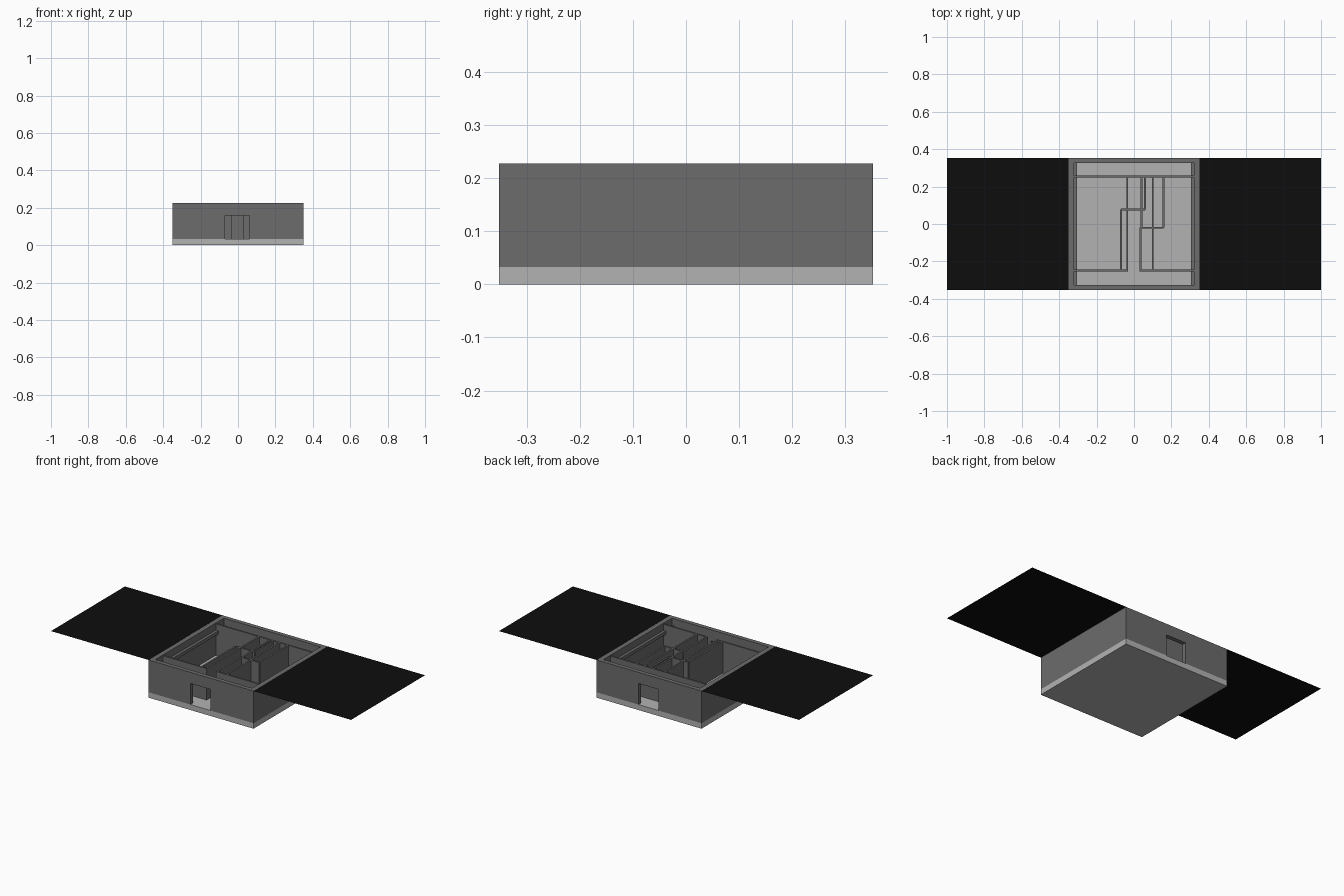
import bpy

if "Cube" in bpy.data.objects:
    bpy.data.objects.remove(bpy.data.objects["Cube"])


def material(name, value):
    m = bpy.data.materials.new(name)
    m.diffuse_color = (value, value, value, 1)
    m.use_nodes = True
    m.node_tree.nodes["Principled BSDF"].inputs["Base Color"].default_value = m.diffuse_color
    return m


DARK = material("dark_grey", 0.15)
LIGHT = material("light_grey", 0.45)
BLACK = material("black", 0.004)
FLOOR, TOP = 0.033, 0.227


def box(name, x0, x1, y0, y1, z0, z1, mat=DARK):
    bpy.ops.mesh.primitive_cube_add(
        size=1, location=((x0 + x1) / 2, (y0 + y1) / 2, (z0 + z1) / 2))
    o = bpy.context.object
    o.name = name
    o.scale = (x1 - x0, y1 - y0, z1 - z0)
    bpy.ops.object.transform_apply(location=False, rotation=False, scale=True)
    o.data.materials.append(mat)
    return o


# Floor slab
box("floor_slab", -0.35, 0.35, -0.352, 0.352, 0, FLOOR, LIGHT)

# Side walls with an inner ledge, and the open roof panels
for s, side in ((-1, "left"), (1, "right")):
    xs = sorted((s * 0.35, s * 0.322))
    box(side + "_wall", *xs, -0.352, 0.352, FLOOR, TOP)
    xs = sorted((s * 0.322, s * 0.305))
    box(side + "_ledge", *xs, -0.326, 0.326, 0.165, 0.185)
    bpy.ops.mesh.primitive_plane_add(size=1, location=(s * 0.674, 0, TOP))
    roof = bpy.context.object
    roof.name = side + "_roof_panel"
    roof.scale = (0.652, 0.704, 1)
    roof.data.materials.append(BLACK)


# Front and back walls, each one outline with a doorway notch
def door_wall(name, y0, y1, d0, d1):
    outline = [(-0.322, FLOOR), (d0, FLOOR), (d0, 0.16), (d1, 0.16),
               (d1, FLOOR), (0.322, FLOOR), (0.322, TOP), (-0.322, TOP)]
    n = len(outline)
    verts = [(x, y, z) for y in (y0, y1) for x, z in outline]
    faces = [tuple(range(n)), tuple(range(2 * n - 1, n - 1, -1))]
    faces += [((i + 1) % n, i, i + n, (i + 1) % n + n) for i in range(n)]
    mesh = bpy.data.meshes.new(name)
    mesh.from_pydata(verts, [], faces)
    mesh.materials.append(DARK)
    bpy.context.collection.objects.link(bpy.data.objects.new(name, mesh))


door_wall("front_wall", -0.352, -0.326, -0.07, 0.062)
door_wall("back_wall", 0.326, 0.352, -0.062, 0.07)

# Thin inner partitions, given by their centre lines
PARTITIONS = [
    (-0.322, 0.254, 0.322, 0.254),
    (-0.322, -0.249, -0.032, -0.249),
    (0.03, -0.249, 0.322, -0.249),
    (-0.036, -0.249, -0.036, 0.254),
    (-0.07, -0.249, -0.07, 0.078),
    (-0.07, 0.078, 0.06, 0.078),
    (0.058, 0.078, 0.058, 0.254),
    (0.04, -0.02, 0.04, 0.254),
    (0.035, -0.249, 0.035, -0.02),
    (0.035, -0.02, 0.158, -0.02),
    (0.157, -0.02, 0.157, 0.254),
    (0.1, -0.249, 0.1, 0.254),
]
T = 0.005
for i, (x0, y0, x1, y1) in enumerate(PARTITIONS):
    ex, ey = (0, T) if y0 == y1 else (T, 0)
    box(f"partition_{i + 1}", x0 - ex, x1 + ex, y0 - ey, y1 + ey, FLOOR, 0.222)
